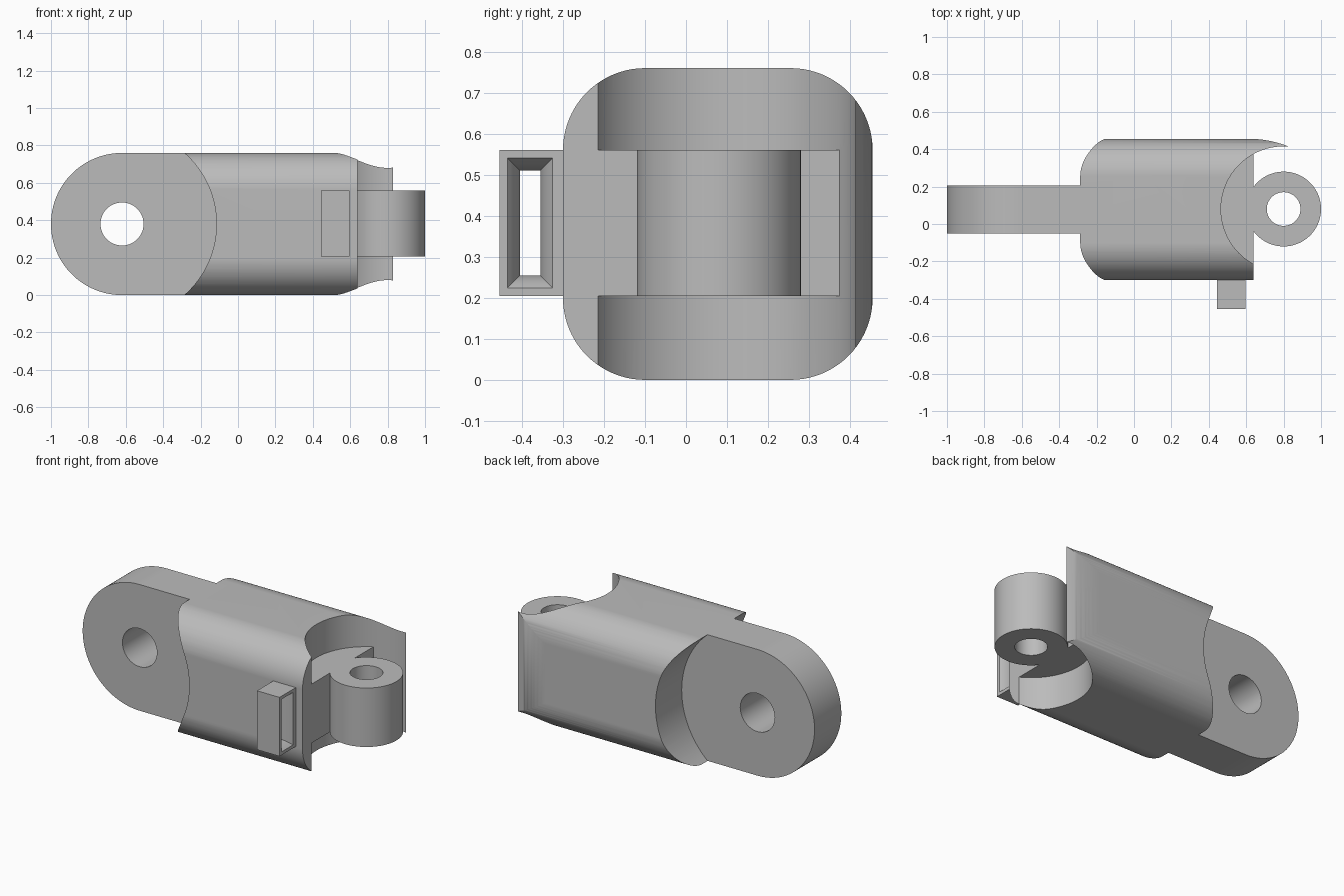
import bpy, math
from mathutils import Vector

cube = bpy.data.objects.get("Cube")
if cube:
    bpy.data.objects.remove(cube, do_unlink=True)

grey = bpy.data.materials.new("plain grey")
grey.use_nodes = True
grey.diffuse_color = (0.5, 0.5, 0.5, 1)
grey.node_tree.nodes["Principled BSDF"].inputs["Base Color"].default_value = (0.5, 0.5, 0.5, 1)

LOW, HIGH = 0.205, 0.56       # height band of hinge and loop
PIN_X, PIN_Y = 0.80, 0.08     # upright hinge axis
EYE_X, MID_Z = -0.62, 0.38    # axis of the tab eye
END_X = 0.64                  # flat hinge end of the body


def mesh_object(name, verts, faces):
    mesh = bpy.data.meshes.new(name)
    mesh.from_pydata(verts, [], faces)
    mesh.materials.append(grey)
    obj = bpy.data.objects.new(name, mesh)
    bpy.context.collection.objects.link(obj)
    return obj


def loft(name, rings):
    """Closed solid through rings of equal point count."""
    n = len(rings[0])
    verts = [v for ring in rings for v in ring]
    faces = [(r * n + i, r * n + (i + 1) % n, (r + 1) * n + (i + 1) % n, (r + 1) * n + i)
             for r in range(len(rings) - 1) for i in range(n)]
    faces += [tuple(reversed(range(n))), tuple(range(len(verts) - n, len(verts)))]
    obj = mesh_object(name, verts, faces)
    # orient all faces outwards
    import bmesh
    bm = bmesh.new()
    bm.from_mesh(obj.data)
    bmesh.ops.recalc_face_normals(bm, faces=bm.faces)
    bm.to_mesh(obj.data)
    bm.free()
    return obj


def prism(name, axis, outline, a, b):
    """Extrude a 2D outline along an axis from a to b."""
    def place(p, d):
        return {"x": (d, p[0], p[1]), "y": (p[0], d, p[1]), "z": (p[0], p[1], d)}[axis]
    return loft(name, [[place(p, d) for p in outline] for d in (a, b)])


def arc(cx, cy, r, start, end, steps):
    angles = [math.radians(start + (end - start) * i / steps) for i in range(steps + 1)]
    return [(cx + r * math.cos(t), cy + r * math.sin(t)) for t in angles]


def circle(cx, cy, r, steps=96):
    return arc(cx, cy, r, 0, 360, steps)[:-1]


def boolean(target, tool, operation="DIFFERENCE"):
    mod = target.modifiers.new("cut", "BOOLEAN")
    mod.operation, mod.solver, mod.object = operation, "EXACT", tool
    bpy.context.view_layer.objects.active = target
    bpy.ops.object.modifier_apply(modifier=mod.name)
    bpy.data.objects.remove(tool, do_unlink=True)


def smooth(obj):
    bpy.ops.object.select_all(action="DESELECT")
    obj.select_set(True)
    bpy.context.view_layer.objects.active = obj
    bpy.ops.object.shade_smooth_by_angle(angle=math.radians(30))
    mod = obj.modifiers.new("even shading", "WEIGHTED_NORMAL")
    mod.keep_sharp = True


# Body: rounded square section along x
R = 0.2
y0, y1, z1 = -0.30, 0.455, 0.76
section = (arc(y1 - R, z1 - R, R, 0, 90, 20) + arc(y0 + R, z1 - R, R, 90, 180, 20)
           + arc(y0 + R, R, R, 180, 270, 20) + arc(y1 - R, R, R, 270, 360, 20))
body = prism("link_body", "x", section, -1.1, 0.9)

# Plan outline: flat hinge end and tapering guard lip
lip = [(0.62 + 0.24 * i / 16, 0.455 - 0.95 * (0.24 * i / 16) ** 2) for i in range(17)]
plan = [(-1.2, -0.4), (END_X, -0.4), (END_X, 0.2), (0.86, 0.2)] + lip[::-1] + [(0.6, 0.6), (-1.2, 0.6)]
boolean(body, prism("plan_cutter", "z", plan, -0.5, 1.5), "INTERSECT")

# Rounded tab end
stadium = arc(EYE_X, MID_Z, 0.38, 90, 270, 64) + [(1.2, 0), (1.2, z1)]
boolean(body, prism("tab_end_cutter", "y", stadium, -1, 1), "INTERSECT")

# Thin the tab on both sides and drill its eye
for a, b in ((-1, -0.05), (0.205, 1)):
    boolean(body, prism("tab_side_cutter", "y", circle(EYE_X, MID_Z, 0.505, 128), a, b))
boolean(body, prism("eye_cutter", "y", circle(EYE_X, MID_Z, 0.115), -1, 1))

# Hollow round the hinge, leaving a web in the middle band
hollow = circle(PIN_X, PIN_Y, 0.335, 128)
boolean(body, prism("hollow_low", "z", hollow, -0.5, LOW))
boolean(body, prism("hollow_high", "z", hollow, HIGH, 1.5))
web_cut = [p for p in hollow if p[0] > END_X]
half = math.sqrt(0.335 ** 2 - (PIN_X - END_X) ** 2)
split = next(i for i, p in enumerate(hollow) if p[0] <= END_X)
web_cut[split:split] = [(END_X, PIN_Y + half), (END_X, PIN_Y - half)]
boolean(body, prism("hollow_middle", "z", web_cut, LOW - 0.02, HIGH + 0.02))
smooth(body)

# Hinge barrel meeting the web
edge = math.degrees(math.acos((END_X - PIN_X) / 0.2))
barrel = prism("hinge_barrel", "z", arc(PIN_X, PIN_Y, 0.2, -edge, edge, 80), LOW, HIGH)
boolean(barrel, prism("pin_cutter", "z", circle(PIN_X, PIN_Y, 0.09), 0, 1))
smooth(barrel)

# Strap loop with a slot flaring at both ends
loop = prism("strap_loop", "z", [(0.445, -0.455), (0.595, -0.455), (0.595, y0), (0.445, y0)], LOW, HIGH)
rings = []
for i in range(-9, 10):
    t = i / 8
    flare = 0.03 * t * t
    w, h = 0.025 + flare, 0.128 + flare
    rings.append([(0.52 + 0.075 * t, -0.38 + sy * w, 0.3825 + sz * h)
                  for sy, sz in ((-1, -1), (1, -1), (1, 1), (-1, 1))])
boolean(loop, loft("slot_cutter", rings))
smooth(loop)
